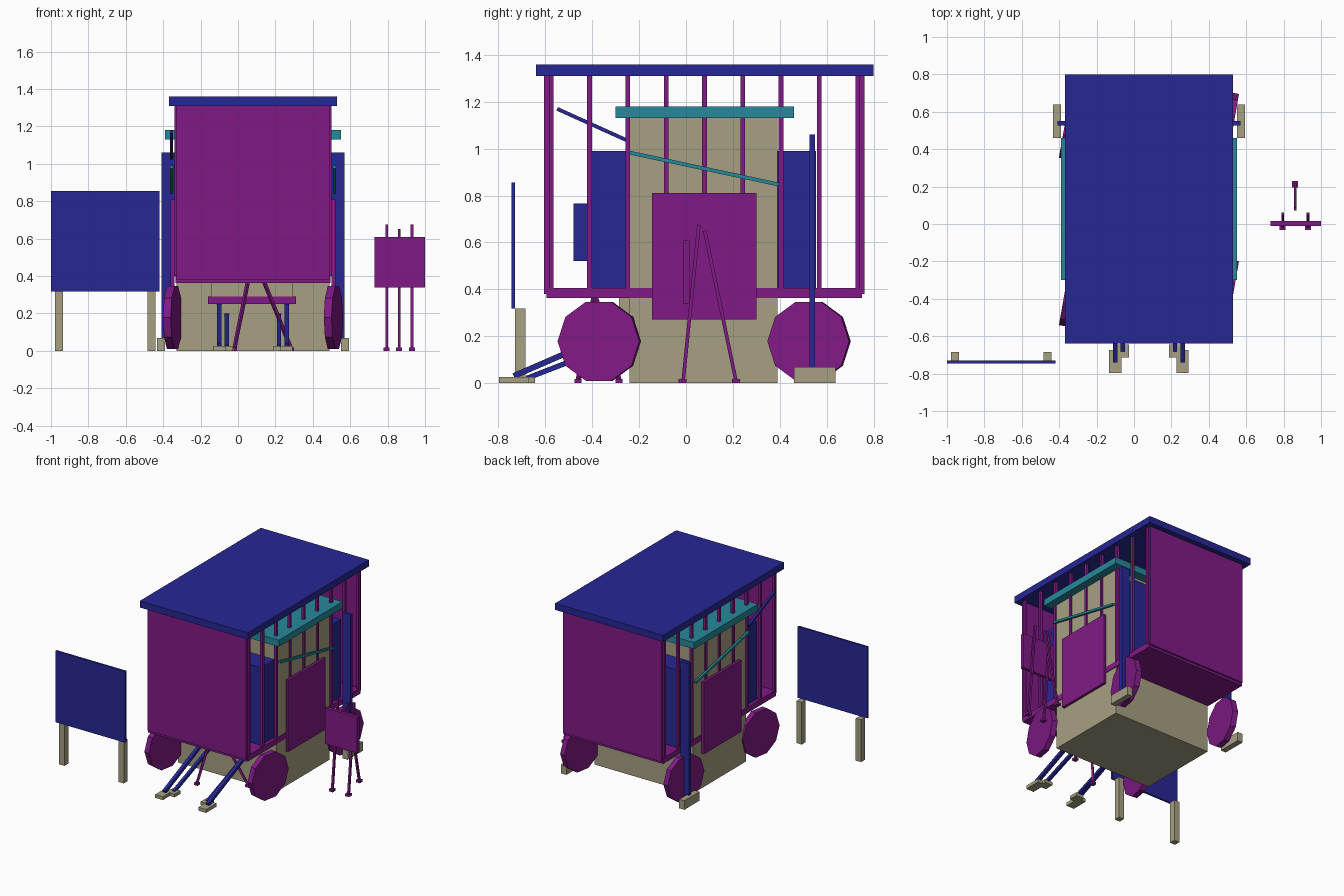
import bpy, math
from mathutils import Vector

if "Cube" in bpy.data.objects:
    bpy.data.objects.remove(bpy.data.objects["Cube"])

CX = 0.08  # centre plane of the cabin


def mat(name, col):
    m = bpy.data.materials.new(name)
    m.diffuse_color = (*col, 1)
    m.use_nodes = True
    m.node_tree.nodes["Principled BSDF"].inputs["Base Color"].default_value = m.diffuse_color
    return m


BLUE = mat("blue", (0.02, 0.02, 0.30))
PURPLE = mat("purple", (0.22, 0.01, 0.24))
OLIVE = mat("olive", (0.38, 0.35, 0.22))
TEAL = mat("teal", (0.02, 0.25, 0.33))


def box(name, x, y, z, m):
    bpy.ops.mesh.primitive_cube_add(
        size=1, location=[(a[0] + a[1]) / 2 for a in (x, y, z)])
    o = bpy.context.object
    o.scale = [a[1] - a[0] for a in (x, y, z)]
    bpy.ops.object.transform_apply(location=False, rotation=False, scale=True)
    o.name = name
    o.data.materials.append(m)
    return o


def pair(name, x, y, z, m):
    """Box and its mirror image across the cabin centre plane."""
    box(name + "_right", x, y, z, m)
    box(name + "_left", (2 * CX - x[1], 2 * CX - x[0]), y, z, m)


def bar(name, a, b, w, m):
    """Square bar between two points."""
    a, b = Vector(a), Vector(b)
    o = box(name, (-w / 2, w / 2), (-w / 2, w / 2), (0, (b - a).length), m)
    o.location = (a + b) / 2
    o.rotation_euler = (b - a).to_track_quat('Z', 'X').to_euler()
    return o


def foot(name, x, y, w, l, h, m):
    box(name, (x - w / 2, x + w / 2), (y - l / 2, y + l / 2), (0, h), m)


# cabin shell
box("roof", (-0.37, 0.53), (-0.64, 0.80), (1.31, 1.36), BLUE)
box("floor", (-0.335, 0.495), (-0.595, 0.75), (0.362, 0.405), PURPLE)
box("front_wall", (-0.33, 0.49), (-0.605, -0.585), (0.38, 1.31), PURPLE)
box("back_wall", (-0.33, 0.49), (0.742, 0.762), (0.38, 1.31), PURPLE)
box("base_and_core", (-0.33, 0.49), (-0.24, 0.39), (0, 1.13), OLIVE)
box("inner_cabinet", (-0.31, 0.47), (-0.40, 0.555), (0.40, 0.99), BLUE)
box("canopy", (-0.39, 0.55), (-0.30, 0.46), (1.13, 1.18), TEAL)

# side posts
for i in range(9):
    y = -0.575 + i * 0.1634
    pair("side_post", (0.48, 0.50), (y - 0.01, y + 0.01), (0.40, 1.31), PURPLE)

# side panels, rails and tall stands
pair("side_panel", (0.50, 0.52), (-0.145, 0.30), (0.27, 0.81), PURPLE)
pair("stand_post", (0.50, 0.57), (0.527, 0.55), (0.06, 1.06), BLUE)
pair("stand_foot", (0.55, 0.593), (0.46, 0.638), (0, 0.068), OLIVE)
for x in (0.515, 2 * CX - 0.515):
    bar("side_rail", (x, -0.24, 0.983), (x, 0.395, 0.847), 0.016, TEAL)
bar("upper_rail", (-0.355, -0.55, 1.17), (-0.355, -0.24, 1.03), 0.016, BLUE)

# wheels
for y in (-0.37, 0.525):
    for x in (0.51, 2 * CX - 0.51):
        bpy.ops.mesh.primitive_cylinder_add(
            vertices=10, radius=0.177, depth=0.042,
            location=(x, y, 0.178), rotation=(0, math.pi / 2, 0))
        o = bpy.context.object
        o.rotation_euler = (math.radians(10), math.pi / 2, 0)
        o.name = "wheel"
        o.data.materials.append(PURPLE)

# front frame and angled struts
box("front_frame", (-0.16, 0.31), (-0.285, -0.24), (0.25, 0.29), PURPLE)
box("front_frame_top", (-0.145, 0.295), (-0.285, -0.24), (0.29, 0.365), OLIVE)
for s in (-1, 1):
    x1, x2 = CX + s * 0.18, CX + s * 0.14
    bar("long_strut", (x1, -0.735, 0.03), (x1, -0.24, 0.245), 0.025, BLUE)
    foot("long_strut_foot", x1, -0.735, 0.065, 0.125, 0.025, OLIVE)
    bar("short_strut", (x2, -0.68, 0.02), (x2, -0.24, 0.19), 0.022, BLUE)
    foot("short_strut_foot", x2, -0.68, 0.065, 0.07, 0.025, OLIVE)

# tripod under the front with a box above
box("inner_box", (0.0, 0.18), (-0.48, -0.42), (0.52, 0.765), BLUE)
bar("inner_bar", (0.45, -0.35, 0.435), (0.45, -0.25, 0.445), 0.018, PURPLE)
for (x, y), tx in (((-0.02, -0.46), 0.055), ((0.285, -0.285), 0.135)):
    bar("tripod_leg", (x, y, 0.01), (tx, -0.39, 0.38), 0.016, PURPLE)
    foot("tripod_foot", x, y, 0.03, 0.03, 0.018, PURPLE)

# free-standing board on the left
box("board", (-1.0, -0.42), (-0.745, -0.73), (0.318, 0.855), BLUE)
for x in (-0.957, -0.463):
    box("board_leg", (x - 0.022, x + 0.022), (-0.73, -0.685), (0, 0.318), OLIVE)

# easel on the right
box("easel_board", (0.73, 1.0), (-0.01, 0.015), (0.338, 0.608), PURPLE)
for x in (0.795, 0.93):
    bar("easel_front_leg", (x, -0.012, 0.01), (x, 0.055, 0.675), 0.015, PURPLE)
    foot("easel_foot", x, -0.014, 0.032, 0.034, 0.018, PURPLE)
bar("easel_back_leg", (0.862, 0.213, 0.01), (0.862, 0.08, 0.65), 0.015, PURPLE)
foot("easel_back_foot", 0.862, 0.213, 0.032, 0.034, 0.018, PURPLE)
